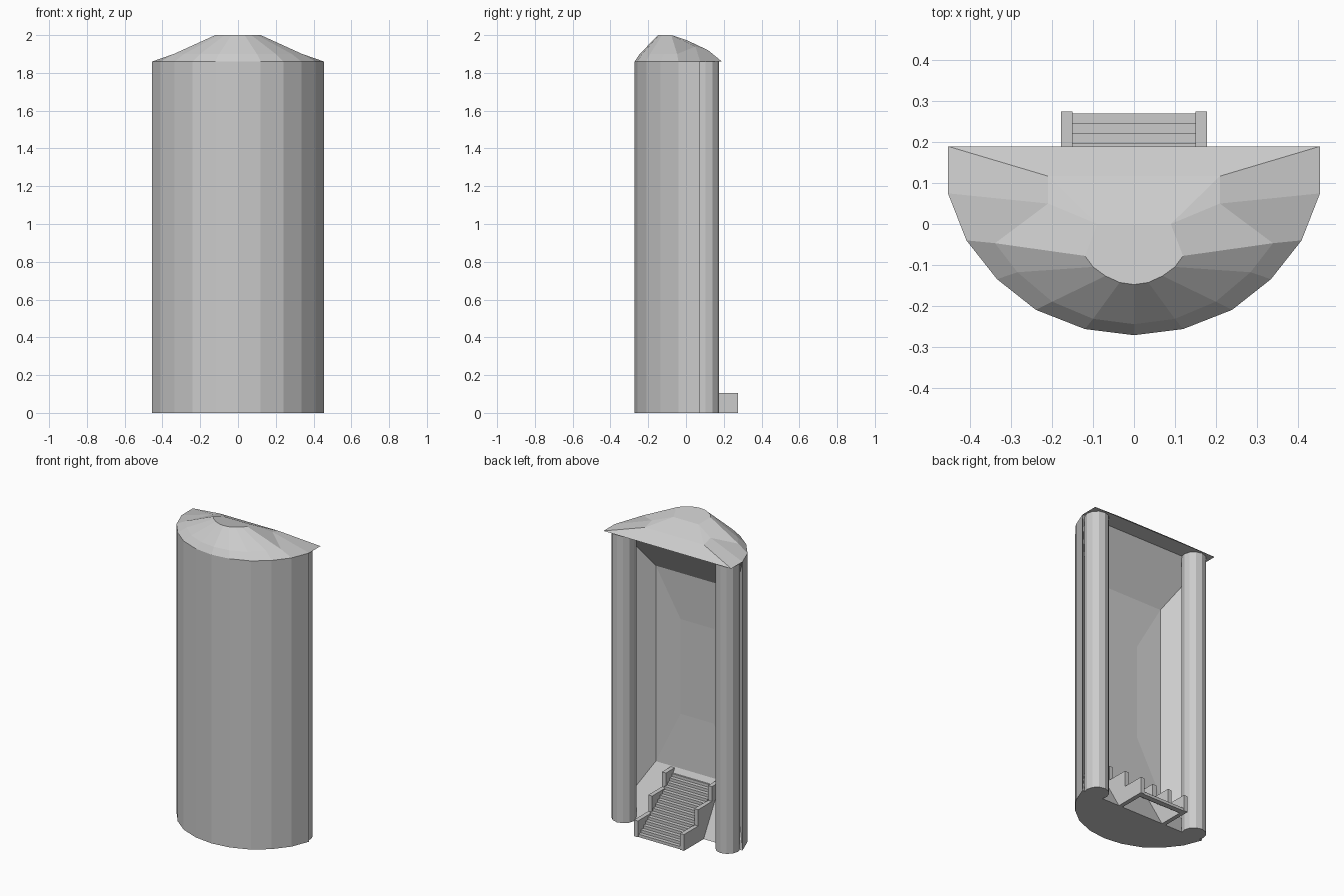
import bpy, bmesh, math

if "Cube" in bpy.data.objects:
    bpy.data.objects.remove(bpy.data.objects["Cube"])

TOP = 1.86


def make(name, verts, faces):
    me = bpy.data.meshes.new(name)
    bm = bmesh.new()
    vs = [bm.verts.new(v) for v in verts]
    for f in faces:
        bm.faces.new([vs[i] for i in f])
    bmesh.ops.recalc_face_normals(bm, faces=bm.faces[:])
    bm.to_mesh(me)
    bm.free()
    ob = bpy.data.objects.new(name, me)
    bpy.context.collection.objects.link(ob)
    return ob


def prism(name, pts, place, a, b):
    """Extrude a 2D outline from a to b; place(p, q, t) gives the 3D point."""
    n = len(pts)
    verts = [place(p, q, t) for t in (a, b) for p, q in pts]
    faces = [list(range(n)), list(range(n, 2 * n))]
    faces += [[i, (i + 1) % n, n + (i + 1) % n, n + i] for i in range(n)]
    return make(name, verts, faces)


def mirrored(half):
    """Right half listed from the back to the centre front -> full row."""
    return half + [(-p[0],) + tuple(p[1:]) for p in reversed(half[:-1])]


# Half-round shell with a tapered, two-stage recess in the back
rim = mirrored([(.455, .075), (.41, -.04), (.335, -.135), (.24, -.21),
                (.12, -.257), (0, -.272)])
n = len(rim)
verts = [(x, y, z) for z in (0, TOP) for x, y in rim]
faces = [list(range(n)), list(range(n, 2 * n))]
faces += [[i, i + 1, n + i + 1, n + i] for i in range(n - 1)]
loop = [0, n - 1, 2 * n - 1, n]
for x, y, lo, hi in ((.287, -.102, .31, 1.57), (.119, -.115, .655, 1.265)):
    k = len(verts)
    verts += [(x, y, lo), (-x, y, lo), (-x, y, hi), (x, y, hi)]
    new = [k, k + 1, k + 2, k + 3]
    faces += [[loop[i], loop[(i + 1) % 4], new[(i + 1) % 4], new[i]] for i in range(4)]
    loop = new
faces.append(loop)
make("shell", verts, faces)

# Round columns beside the opening
circle = [(.073 * math.cos(math.tau * i / 12), .073 * math.sin(math.tau * i / 12))
          for i in range(12)]
for side, tag in ((1, "right"), (-1, "left")):
    prism("column_" + tag, circle,
          lambda p, q, t: (p + side * .37, q + .103, t), 0, TOP)

# Faceted roof: three rows at the front, ridge faces falling to the back
m = 9
eave = rim[1:-1]
ring = mirrored([(.34, -.047), (.285, -.118), (.2, -.19), (.1, -.232), (0, -.245)])
crown = mirrored([(.12, -.078), (.1, -.105), (.07, -.127), (.035, -.143), (0, -.148)])
verts = [(x, y, TOP) for x, y in eave]
verts += [(x, y, 1.9) for x, y in ring]
verts += [(x, y, 2) for x, y in crown]
faces = [[r + i, r + i + 1, r + m + i + 1, r + m + i]
         for r in (0, m) for i in range(m - 1)]
back = [(.455, .19, TOP), (.455, .075, TOP), (.21, .117, 1.92),
        (.21, .05, 1.94), (.09, 0, 1.975)]
b = len(verts)
verts += back + [(-x, y, z) for x, y, z in back]
for o, e in ((b, 0), (b + 5, m - 1)):
    corner, edge, p1, p2, p3 = range(o, o + 5)
    faces += [[corner, edge, p2, p1], [edge, e, m + e, p2],
              [p2, m + e, 2 * m + e, p3], [p1, p2, p3]]
faces += [[b, b + 2, b + 7, b + 5], [b + 2, b + 4, b + 9, b + 7],
          [b + 4] + list(range(2 * m, 3 * m)) + [b + 9],
          [b, b + 1] + list(range(m)) + [b + 6, b + 5]]
make("roof", verts, faces)

# Staircase: fine treads over a hollow underside
steps, tread, rise = 16, .0245, .0185
profile = [(.27, 0)]
for i in range(steps):
    z = (i + 1) * rise
    profile += [(.27 - i * tread, z), (.27 - (i + 1) * tread, z)]
profile += [(.27 - steps * tread, steps * rise - .03), (.235, 0)]
to_side = lambda p, q, t: (t, p, q)
prism("stair_treads", profile, to_side, -.155, .155)

# Stepped side walls of the staircase
wall = [(.275, 0), (.275, .105), (.13, .105), (.13, .21), (-.01, .21),
        (-.01, .305), (-.13, .305), (-.13, .2), (.06, 0)]
for side, tag in ((1, "right"), (-1, "left")):
    prism("stair_wall_" + tag, wall, to_side, side * .15, side * .178)
